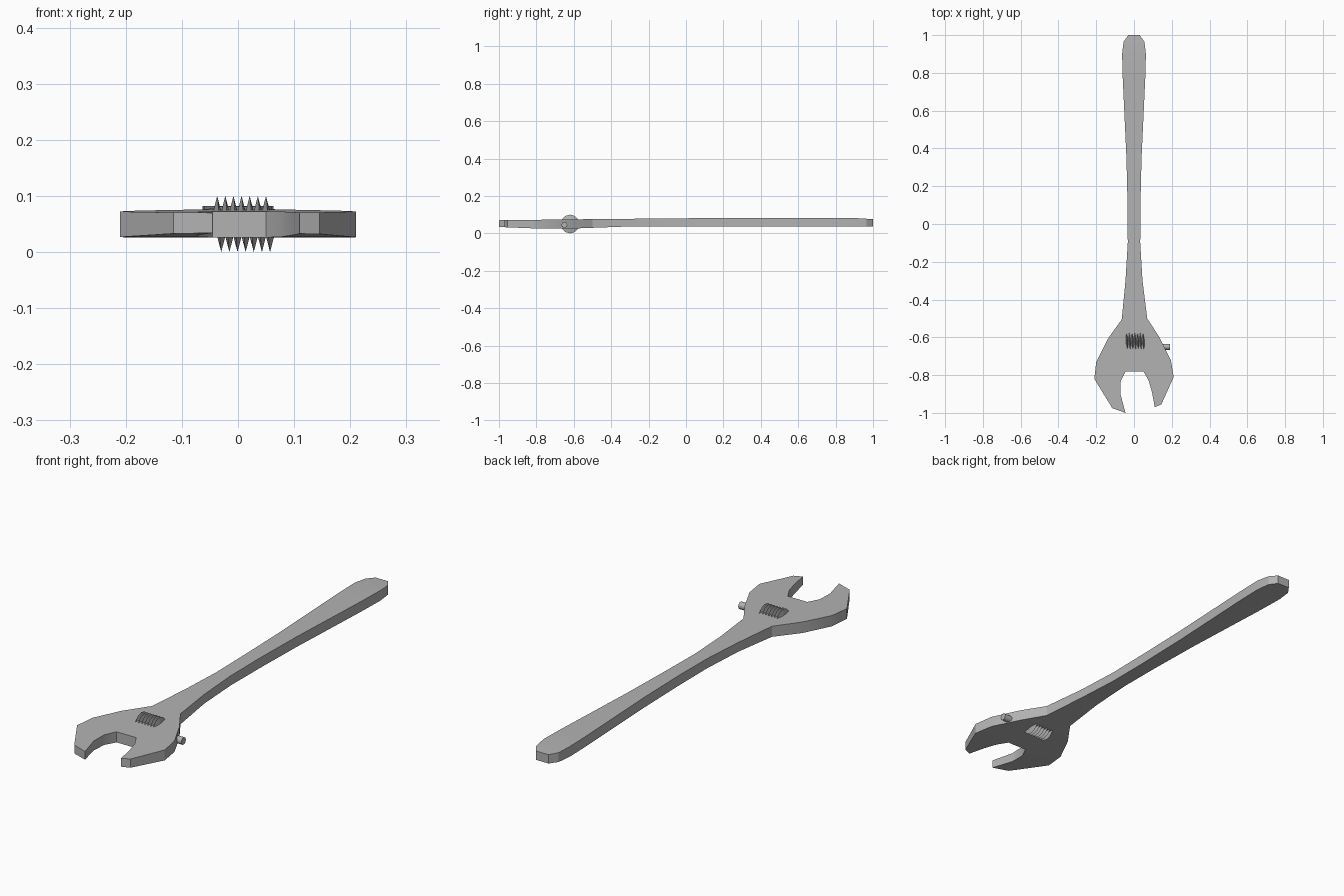
import bpy
import bmesh
import math

cube = bpy.data.objects.get("Cube")
if cube:
    bpy.data.objects.remove(cube)

# Single steel colour for the whole tool
steel = bpy.data.materials.new("steel_grey")
steel.use_nodes = True
colour = (0.45, 0.45, 0.45, 1)
steel.diffuse_color = colour
steel.node_tree.nodes["Principled BSDF"].inputs["Base Color"].default_value = colour


def finish(name, bm, angle):
    """Turn a bmesh into a named, shaded steel object."""
    bmesh.ops.recalc_face_normals(bm, faces=bm.faces)
    mesh = bpy.data.meshes.new(name)
    bm.to_mesh(mesh)
    bm.free()
    mesh.materials.append(steel)
    obj = bpy.data.objects.new(name, mesh)
    bpy.context.collection.objects.link(obj)
    bpy.ops.object.select_all(action="DESELECT")
    obj.select_set(True)
    bpy.context.view_layer.objects.active = obj
    bpy.ops.object.shade_smooth_by_angle(angle=math.radians(angle))
    return obj


def height_at(y, stops):
    """Linear interpolation through (y, z) stops ordered by rising y."""
    for (y_low, z_low), (y_high, z_high) in zip(stops, stops[1:]):
        if y <= y_high:
            t = max(0, (y - y_low) / (y_high - y_low))
            return z_low + t * (z_high - z_low)
    return stops[-1][1]


# Wrench body: half-width handle profile, mirrored, joined to the open jaw
handle = [(.03, 1), (.055, .965), (.063, .9), (.06, .78), (.04, .35),
          (.034, .1), (.033, -.1), (.045, -.3)]
head = [(.07, -.5), (.135, -.6), (.195, -.72), (.21, -.81),
        (.145, -.955), (.11, -.97), (.095, -.89), (.078, -.83), (.05, -.78),
        (-.045, -.78), (-.07, -.83), (-.072, -.9), (-.045, -1),
        (-.115, -.975), (-.21, -.82), (-.2, -.73), (-.14, -.61), (-.065, -.505)]
outline = handle + head + [(-x, y) for x, y in reversed(handle)]

underside = [(-1, .034), (-.8, .026), (-.6, .026), (-.3, .037), (1, .037)]
upper_side = [(-1, .07), (-.75, .073), (-.5, .076), (.15, .082), (.9, .082), (1, .076)]

bm = bmesh.new()
bm.faces.new([bm.verts.new((x, y, 0)) for x, y in outline])
bmesh.ops.triangulate(bm, faces=bm.faces[:], ngon_method="BEAUTY")
lower = bm.verts[:]
extruded = bmesh.ops.extrude_face_region(bm, geom=bm.faces[:], use_keep_orig=True)
raised = [v for v in extruded["geom"] if isinstance(v, bmesh.types.BMVert)]
for v in lower:
    v.co.z = height_at(v.co.y, underside)
for v in raised:
    v.co.z = height_at(v.co.y, upper_side)
finish("wrench_body", bm, 25)

# Adjusting worm: a sharp helical thread running across the head
worm_y, worm_z = -.62, .05
root_radius, crest_radius = .02, .05
pitch, turns, sides = .0145, 7, 12
start = .01 - pitch * turns / 2
bm = bmesh.new()


def helix_point(step, radius, shift):
    a = math.tau * step / sides
    return bm.verts.new((start + pitch * (step / sides + shift),
                         worm_y + radius * math.cos(a),
                         worm_z + radius * math.sin(a)))


steps = turns * sides
rows = [(helix_point(i, root_radius, -.5), helix_point(i, crest_radius, 0),
         helix_point(i, root_radius, .5)) for i in range(steps)]
for a, b in zip(rows, rows[1:]):
    for k in range(2):
        bm.faces.new((a[k], a[k + 1], b[k + 1], b[k]))
bm.faces.new(rows[0])
bm.faces.new(rows[-1])
bmesh.ops.remove_doubles(bm, verts=bm.verts, dist=.0001)
finish("worm_screw", bm, 30)

# Small retaining pin sticking out of the side of the head
bpy.ops.mesh.primitive_cylinder_add(vertices=10, radius=.016, depth=.08,
                                    location=(.15, -.65, .045),
                                    rotation=(0, math.pi / 2, 0))
pin = bpy.context.object
pin.name = "retaining_pin"
pin.data.materials.append(steel)
bpy.ops.object.shade_smooth_by_angle(angle=math.radians(40))
